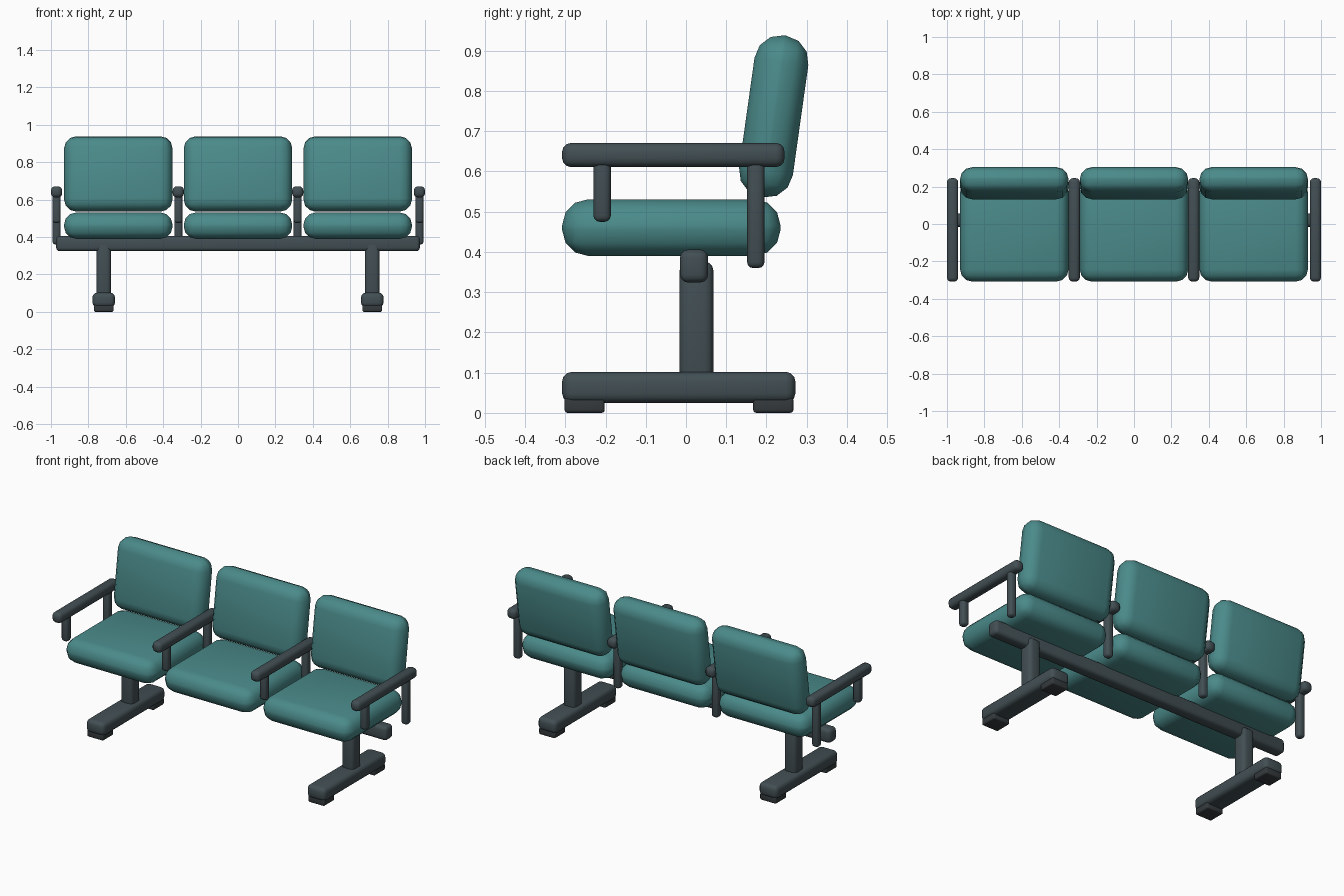
import bpy
import math

if "Cube" in bpy.data.objects:
    bpy.data.objects.remove(bpy.data.objects["Cube"])


def material(name, rgb):
    m = bpy.data.materials.new(name)
    m.diffuse_color = (*rgb, 1)
    m.use_nodes = True
    m.node_tree.nodes["Principled BSDF"].inputs["Base Color"].default_value = m.diffuse_color
    return m


TEAL = material("teal_upholstery", (0.07, 0.255, 0.255))
STEEL = material("dark_steel", (0.055, 0.078, 0.088))
RUBBER = material("dark_rubber", (0.035, 0.042, 0.046))


def block(name, center, size, bevel, mat, tilt=0.0):
    """Rounded box from its centre and full size, tilted about x."""
    bpy.ops.mesh.primitive_cube_add(size=1, location=center)
    ob = bpy.context.object
    ob.name = name
    ob.scale = size
    bpy.ops.object.transform_apply(location=False, rotation=False, scale=True)
    ob.rotation_euler.x = tilt
    mod = ob.modifiers.new("round", 'BEVEL')
    mod.width = bevel
    mod.segments = 3
    mod.limit_method = 'NONE'
    bpy.ops.object.modifier_apply(modifier=mod.name)
    ob.data.materials.append(mat)
    bpy.ops.object.shade_smooth_by_angle(angle=math.radians(40))
    return ob


def span(name, x, width, y, z, bevel, mat):
    """Rounded box from x centre and width, with y and z ranges."""
    center = (x, sum(y) / 2, sum(z) / 2)
    return block(name, center, (width, y[1] - y[0], z[1] - z[0]), bevel, mat)


# Seats and reclined backrests
for x in (-0.64, 0, 0.64):
    span("seat", x, 0.58, (-0.308, 0.235), (0.39, 0.531), 0.065, TEAL)
    block("backrest", (x, 0.218, 0.737), (0.58, 0.135, 0.406), 0.065, TEAL,
          -math.radians(8))

# Armrests, each on a short front post and a long rear post
for x in (-0.97, -0.319, 0.319, 0.97):
    span("armrest", x, 0.06, (-0.308, 0.245), (0.611, 0.671), 0.022, STEEL)
    span("arm_front_post", x, 0.043, (-0.23, -0.187), (0.475, 0.64), 0.015, STEEL)
    span("arm_rear_post", x, 0.043, (0.152, 0.195), (0.36, 0.64), 0.015, STEEL)

# Beam carrying the seats
span("beam", 0, 1.945, (-0.015, 0.055), (0.324, 0.406), 0.02, STEEL)

# Two pedestal legs with foot bars and pads
for x in (-0.718, 0.718):
    span("leg_column", x, 0.078, (-0.016, 0.068), (0.05, 0.376), 0.022, STEEL)
    span("foot_bar", x, 0.12, (-0.308, 0.272), (0.025, 0.102), 0.024, STEEL)
    span("front_foot_pad", x, 0.105, (-0.302, -0.202), (0, 0.04), 0.008, RUBBER)
    span("rear_foot_pad", x, 0.105, (0.167, 0.267), (0, 0.04), 0.008, RUBBER)
